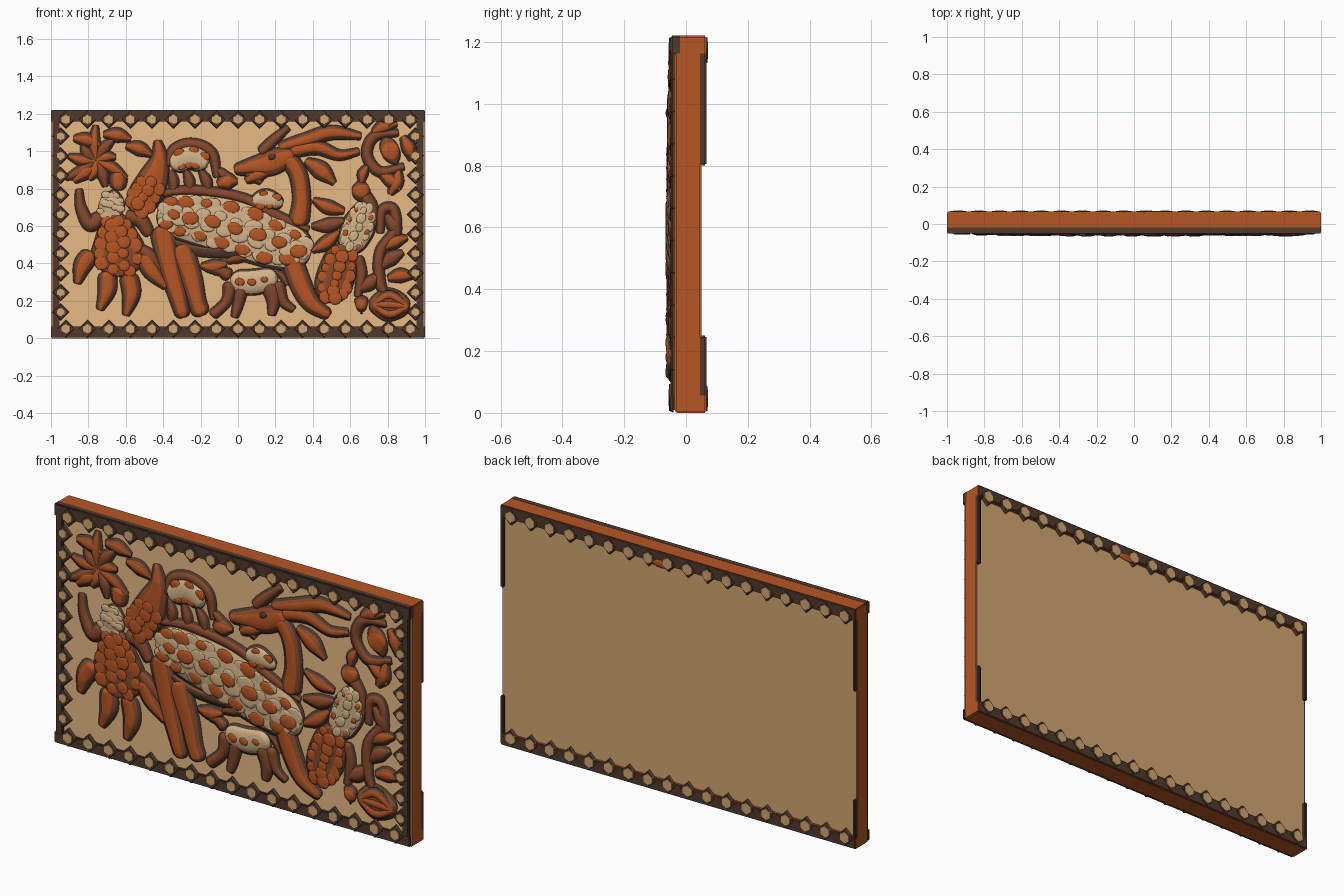
import bpy, bmesh, math, random
from mathutils import Vector, Matrix

random.seed(4)
if "Cube" in bpy.data.objects:
    bpy.data.objects.remove(bpy.data.objects["Cube"])


def material(name, *rgb):
    m = bpy.data.materials.new(name)
    m.use_nodes = True
    m.diffuse_color = (*rgb, 1)
    bsdf = next(n for n in m.node_tree.nodes if n.type == 'BSDF_PRINCIPLED')
    bsdf.inputs["Base Color"].default_value = (*rgb, 1)
    return m


CLAY = material("orange clay", .47, .092, .017)
RUST = material("rust brown", .24, .066, .025)
SAND = material("light sand ground", .80, .49, .23)
TAN = material("tan back", .65, .39, .165)
CREAM = material("cream glaze", .66, .46, .25)
DARK = material("dark brown", .08, .042, .027)
W, H = 1.0, 1.22
FACE, BACK = -.035, .05


def finish(bm, name, mats, smooth=True):
    bmesh.ops.recalc_face_normals(bm, faces=bm.faces)
    me = bpy.data.meshes.new(name)
    bm.to_mesh(me)
    bm.free()
    for m in mats:
        me.materials.append(m)
    if smooth:
        me.shade_smooth()
    ob = bpy.data.objects.new(name, me)
    bpy.context.collection.objects.link(ob)


def spline(pts, u):
    """Catmull-Rom through (x, z, radius) points given in hundredths."""
    p = [Vector(q) / 100 for q in pts]
    p = [2 * p[0] - p[1]] + p + [2 * p[-1] - p[-2]]
    f = u * (len(pts) - 1)
    i = min(int(f), len(pts) - 2)
    t = f - i
    a, b, c, d = p[i:i + 4]
    return (2 * b + (c - a) * t + (2 * a - 5 * b + 4 * c - d) * t ** 2
            + (3 * b - a - 3 * c + d) * t ** 3) / 2


def dome(r):
    return min(.021, r * .6)


def stroke(name, mat, *pts, lift=0, edge=.013):
    """Carved ridge along a path, with rust flanks and a dark outline."""
    n = 12 * len(pts)
    samples = [spline(pts, (1 - math.cos(math.pi * i / n)) / 2) for i in range(n + 1)]
    run = [0]
    for a, b in zip(samples, samples[1:]):
        run.append(run[-1] + (b - a).xy.length)
    bm = bmesh.new()
    rings = []
    for i, s in enumerate(samples):
        t = (samples[min(i + 1, n)] - samples[max(i - 1, 0)]).xy.normalized()
        full = max(s.z, .004)
        k = min(1, min(run[i], run[-1] - run[i]) / full)
        r = full * max(.12, math.sqrt(1 - (1 - k) ** 2))
        sec = [(-r - edge, -.004), (-r - edge * .8, .005)]
        for a in range(10, 171, 20):
            a = math.radians(a)
            sec.append((-r * math.cos(a), .005 + dome(r) * math.sin(a)))
        sec += [(r + edge * .8, .005), (r + edge, -.004)]
        rings.append([bm.verts.new((s.x - t.y * w, FACE - lift - h, s.y + t.x * w))
                      for w, h in sec])
    m = len(rings[0])
    for a, b in zip(rings, rings[1:]):
        for j in range(m):
            f = bm.faces.new((a[j], a[(j + 1) % m], b[(j + 1) % m], b[j]))
            if j < 2 or j > m - 4:
                f.material_index = 1
            elif j in (2, 3, m - 4, m - 5):
                f.material_index = 2
    for ring in (rings[0], rings[-1]):
        bm.faces.new(ring).material_index = 1
    finish(bm, name, (mat, DARK, CREAM if mat == CREAM else RUST))


def spots(name, mat, pts, count, rows, size, stretch=1.3, thick=.006):
    """Raised spots or scales scattered in rows over a stroke."""
    bm = bmesh.new()
    for i in range(count):
        for k in range(rows):
            u = (i + .8 + .4 * (k % 2)) / (count + .8)
            s, t = spline(pts, min(u, 1)), spline(pts, min(u + .02, 1)) - spline(pts, u - .02)
            d = t.xy.normalized()
            f = 0 if rows == 1 else (2 * k / (rows - 1) - 1) * .7
            f *= math.sqrt(max(.1, 1 - (2 * u - 1) ** 4))
            w = s.z * (f + random.uniform(-.06, .06))
            y = FACE - .004 - dome(s.z) * math.sqrt(1 - f * f)
            g = size * random.uniform(.75, 1.2)
            mx = (Matrix.Translation((s.x - d.y * w, y, s.y + d.x * w))
                  @ Matrix.Rotation(-math.atan2(d.y, d.x) + random.uniform(-.3, .3), 4, 'Y')
                  @ Matrix.Diagonal((g * stretch, thick, g, 1)))
            bmesh.ops.create_icosphere(bm, subdivisions=2, radius=1, matrix=mx)
    finish(bm, name, (mat,))


def leaf(name, x, z, angle, length, width, mat=CLAY):
    a = math.radians(angle)
    c, s = math.cos(a), math.sin(a)
    stroke(name, mat, (x, z, width * .3),
           (x + c * length * .5 - s, z + s * length * .5 + c, width),
           (x + c * length, z + s * length, .5))


def box(name, lo, hi, mats, rule=None, bevel=.005):
    bm = bmesh.new()
    lo, hi = Vector(lo), Vector(hi)
    bmesh.ops.create_cube(bm, size=1, matrix=Matrix.Translation((lo + hi) / 2)
                          @ Matrix.Diagonal((*(hi - lo), 1)))
    bmesh.ops.bevel(bm, geom=bm.edges[:], offset=bevel, segments=2, affect='EDGES')
    bm.normal_update()
    for f in bm.faces:
        f.material_index = rule(f.normal) if rule else 0
    finish(bm, name, mats, False)


def lattice(name, start, end, count, y, side, r, knob):
    """Row of dark diamonds, each holding a tan knob; side is -1 front, 1 back."""
    bm = bmesh.new()
    turn = Matrix.Rotation(-side * math.pi / 2, 4, 'X')
    for i in range(count):
        p = Vector(start).lerp(Vector(end), i / (count - 1))
        for sides, rad, depth, lift, mi in ((4, r, .014, 0, 0), (6, knob, .008, .005, 1)):
            old = set(bm.faces)
            bmesh.ops.create_cone(bm, cap_ends=True, segments=sides, radius1=rad,
                                  radius2=rad * .88, depth=depth,
                                  matrix=Matrix.Translation((p.x, y + side * lift, p.y)) @ turn)
            for f in set(bm.faces) - old:
                f.material_index = mi
    finish(bm, name, (DARK, TAN), False)


# Slab: clay sides, sand front and tan back
box("slab", (-W, FACE, 0), (W, BACK, H), (CLAY, SAND, TAN),
    lambda n: 1 if n.y < -.9 else 2 if n.y > .9 else 0)

# Front border and the raised back rims
for z, part, outer, deep in ((0, "bottom", .005, FACE), (H, "top", -.001, -.015)):
    s = 1 if z == 0 else -1
    za, zb = sorted((z + s * outer, z + s * .062))
    box(part + "_border", (-W - .001, -.05, za), (W + .001, deep, zb), (DARK,))
    lattice(part + "_border_diamonds", (-.92, z + s * .05), (.92, z + s * .05), 17,
            -.048, -1, .049, .03)
    za, zb = sorted((z, z + s * .062))
    box(part + "_back_rim", (-W, BACK - .01, za), (W, .066, zb), (CLAY, DARK),
        lambda n: int(n.y > .5))
    lattice(part + "_back_diamonds", (-.94, z + s * .047), (.94, z + s * .047), 18,
            .062, 1, .046, .032)
for s, part in ((-1, "right"), (1, "left")):
    xa, xb = sorted((s * .992, s * .955))
    box(part + "_border", (xa, -.048, .01), (xb, FACE + .01, H - .01), (DARK,))
    lattice(part + "_border_diamonds", (s * .948, .14), (s * .948, H - .14), 10,
            -.045, -1, .046, .026)
    for lo, hi, end in ((.04, .25, "lower"), (.8, 1.18, "upper")):
        xa, xb = sorted((s * W, s * .982))
        box(f"{part}_{end}_back_edge", (xa, BACK - .01, lo), (xb, .066, hi), (DARK,))
bm = bmesh.new()
bmesh.ops.create_icosphere(bm, subdivisions=2, radius=1, matrix=Matrix.Translation(
    (.09, .066, 1.16)) @ Matrix.Diagonal((.06, .005, .02, 1)))
finish(bm, "back_clay_smear", (CLAY,))

# Large horned animal
for i, leg in enumerate((((-41, 60, 6), (-36, 36, 5), (-32, 22, 4), (-29, 11, 3)),
                         ((-31, 50, 6), (-25, 32, 5), (-22, 20, 4), (-19, 12, 4)),
                         ((28, 44, 5), (33, 30, 5), (39, 19, 4), (49, 12, 2)))):
    stroke(f"large_animal_leg_{i}", CLAY, *leg)
stroke("large_animal_neck", CLAY, (32, 60, 5), (34, 74, 4), (32, 88, 4), (26, 97, 4))
body = ((-43, 68, 9), (-28, 65, 12), (-5, 60, 14), (18, 52, 13), (39, 45, 9))
stroke("large_animal_body", CREAM, *body, edge=.02)
spots("body_lumps", CREAM, body, 10, 4, .034, thick=.003)
spots("body_spots", CLAY, body, 7, 3, .032, thick=.007)
stroke("large_animal_back_ridge", RUST, (-43, 77, 1), (-24, 79, 2), (2, 75, 2), (20, 66, 2), (38, 58, 1))
stroke("large_animal_belly_ridge", DARK, (-40, 54, 1), (-22, 47, 2), (8, 45, 2), (28, 38, 1))
stroke("large_animal_head", CLAY, (-2, 90, 2), (8, 92, 4), (18, 94, 6), (30, 99, 4))
spots("large_animal_eye", DARK, ((16, 96, 4), (21, 98, 4)), 1, 1, .014)
stroke("upper_horn", CLAY, (22, 102, 2), (36, 106, 3), (50, 110, 3), (66, 108, 1))
stroke("middle_horn", CLAY, (28, 100, 3), (42, 102, 3), (54, 98, 2), (65, 100, 1))
stroke("short_horn", RUST, (12, 99, 2), (18, 105, 2), (27, 113, 1))
leaf("large_animal_ear", 36, 95, -38, 20, 4)
leaf("large_animal_chin", 4, 88, -30, 10, 2, RUST)

# Animal behind the large one
hump = ((-36, 92, 5), (-26, 97, 6), (-16, 93, 5))
stroke("rear_animal_body", CREAM, *hump)
spots("rear_animal_spots", CLAY, hump, 3, 2, .02)
stroke("rear_animal_ridge", RUST, (-38, 92, 1), (-34, 101, 2), (-24, 104, 2), (-14, 99, 2), (-11, 86, 1))
for i, (x, z, a) in enumerate(((-36, 90, -85), (-28, 90, -80), (-20, 90, -70), (-12, 91, -50))):
    leaf(f"rear_animal_leg_{i}", x, z, a, 13, 2, RUST)
leaf("rear_fruit", -11, 82, 10, 11, 4)
pod = ((7, 73, 2), (15, 74, 5), (24, 72, 2))
stroke("rear_seed_pod", CREAM, *pod)
spots("rear_seed_pod_spots", CLAY, pod, 2, 2, .018)
leaf("rear_small_leaf", 4, 84, 20, 14, 3)

# Small animal below
young = ((-4, 31, 5), (8, 30, 6), (21, 33, 5))
for i, leg in enumerate((((-4, 30, 3), (-6, 20, 2), (-14, 12, 2)), ((2, 28, 3), (0, 18, 2), (-2, 11, 1)),
                         ((16, 30, 4), (19, 21, 3), (18, 12, 1)), ((21, 30, 3), (24, 20, 2), (30, 15, 1)))):
    stroke(f"small_animal_leg_{i}", RUST, *leg)
stroke("small_animal_body", CREAM, *young)
spots("small_animal_spots", CLAY, young, 3, 1, .02)
stroke("small_animal_neck", RUST, (-4, 33, 3), (-9, 36, 2), (-14, 37, 2))
leaf("small_animal_head", -6, 40, 185, 14, 3)
leaf("small_animal_ear", -6, 41, 10, 12, 2, RUST)
leaf("small_animal_tail", 20, 36, -50, 10, 1, RUST)

# Winged figure
for i, limb in enumerate((((-78, 46, 4), (-83, 39, 4), (-86, 29, 1)), ((-70, 36, 4), (-70, 26, 4), (-74, 15, 1)),
                          ((-59, 35, 4), (-57, 24, 4), (-60, 12, 1)), ((-51, 45, 4), (-46, 36, 4), (-38, 27, 1)))):
    stroke(f"figure_tail_{i}", CLAY, *limb)
skirt = ((-66, 67, 5), (-65, 56, 10), (-64, 45, 14), (-65, 33, 12))
wing = ((-57, 68, 5), (-50, 76, 8), (-45, 86, 7), (-42, 96, 4), (-43, 106, 1))
stroke("figure_skirt", RUST, *skirt)
spots("figure_skirt_scales", CLAY, skirt, 5, 4, .038, 1, .004)
stroke("figure_wing", CLAY, *wing)
spots("figure_wing_scales", CLAY, wing[:3], 4, 3, .034, 1, .004)
torso = ((-74, 73, 6), (-68, 71, 8), (-61, 69, 5))
stroke("figure_torso", CREAM, *torso)
spots("figure_torso_lumps", CREAM, torso, 4, 3, .02, thick=.004)
stroke("figure_head", CLAY, (-64, 79, 3), (-64, 86, 4), (-63, 89, 3))
stroke("figure_right_arm", RUST, (-73, 66, 3), (-79, 61, 3), (-84, 70, 2), (-85, 80, 1))
stroke("figure_left_arm", RUST, (-60, 66, 3), (-52, 63, 3), (-47, 55, 2))
leaf("figure_sash", -55, 50, -45, 20, 3, RUST)

# Blossom in the upper corner
for i, a in enumerate(range(0, 360, 40)):
    leaf(f"blossom_petal_{i}", -76, 95, a + 10, 11 + 4 * (i % 3), 2.4, (CLAY, RUST)[i % 2])
for i, (x, z, a) in enumerate(((-88, 107, -15), (-72, 109, -10), (-60, 103, -20), (-88, 84, 30))):
    leaf(f"corner_leaf_{i}", x, z, a, 15, 3)

# Bird with long tail
tail = ((58, 50, 7), (54, 38, 9), (51, 28, 9), (52, 19, 7))
stroke("bird_tail", RUST, *tail)
spots("bird_tail_scales", CLAY, tail, 6, 3, .032, 1, .004)
plumage = ((68, 73, 3), (65, 61, 8), (58, 46, 6))
stroke("bird_body", CREAM, *plumage)
spots("bird_body_lumps", CREAM, plumage, 5, 3, .022, thick=.004)
spots("bird_body_spots", CLAY, plumage, 3, 2, .014, thick=.007)
stroke("bird_neck", RUST, (73, 60, 1), (72, 70, 2), (67, 77, 3))
stroke("bird_head", CLAY, (61, 79, 3), (66, 79, 5), (70, 81, 3))
leaf("bird_crest", 66, 83, 70, 10, 2)
for i, (x, z, a) in enumerate(((57, 68, 160), (57, 63, 190), (54, 57, 215))):
    leaf(f"bird_feather_{i}", x, z, a, 18, 3, (CLAY, RUST)[i % 2])
stroke("bird_leg", RUST, (64, 44, 2), (66, 34, 2), (64, 22, 1))

# Vine, fruit and pod beside the bird
stroke("round_fruit", CLAY, (77, 98, 7), (81, 100, 8), (86, 102, 7))
stroke("fruit_ring", RUST, (86, 110, 1), (73, 108, 2), (69, 98, 2), (76, 89, 2), (89, 92, 1))
for i, (x, z, a) in enumerate(((88, 108, -70), (86, 90, -110), (76, 88, -40), (72, 110, 20))):
    leaf(f"fruit_leaf_{i}", x, z, a, 14, 3)
stroke("vine_loop", RUST, (76, 56, 1), (77, 68, 2), (83, 69, 2), (84, 58, 2), (76, 46, 2), (76, 30, 2), (80, 22, 1))
for i, (x, z, a) in enumerate(((79, 66, -60), (78, 48, 25), (77, 38, 35), (80, 32, 5), (75, 34, 215))):
    leaf(f"vine_leaf_{i}", x, z, a, 14, 3, (RUST, CLAY)[i % 2])
stroke("pod_shell", RUST, (70, 18, 3), (80, 18, 8), (92, 17, 4))
for i, z in enumerate((13, 18, 23)):
    stroke(f"pod_stripe_{i}", CLAY, (72, 18, 1), (81, z, 2), (91, 17, 1), lift=.015, edge=.008)
stroke("pod_berry", CLAY, (63, 17, 4), (66, 18, 4), (69, 17, 4))
